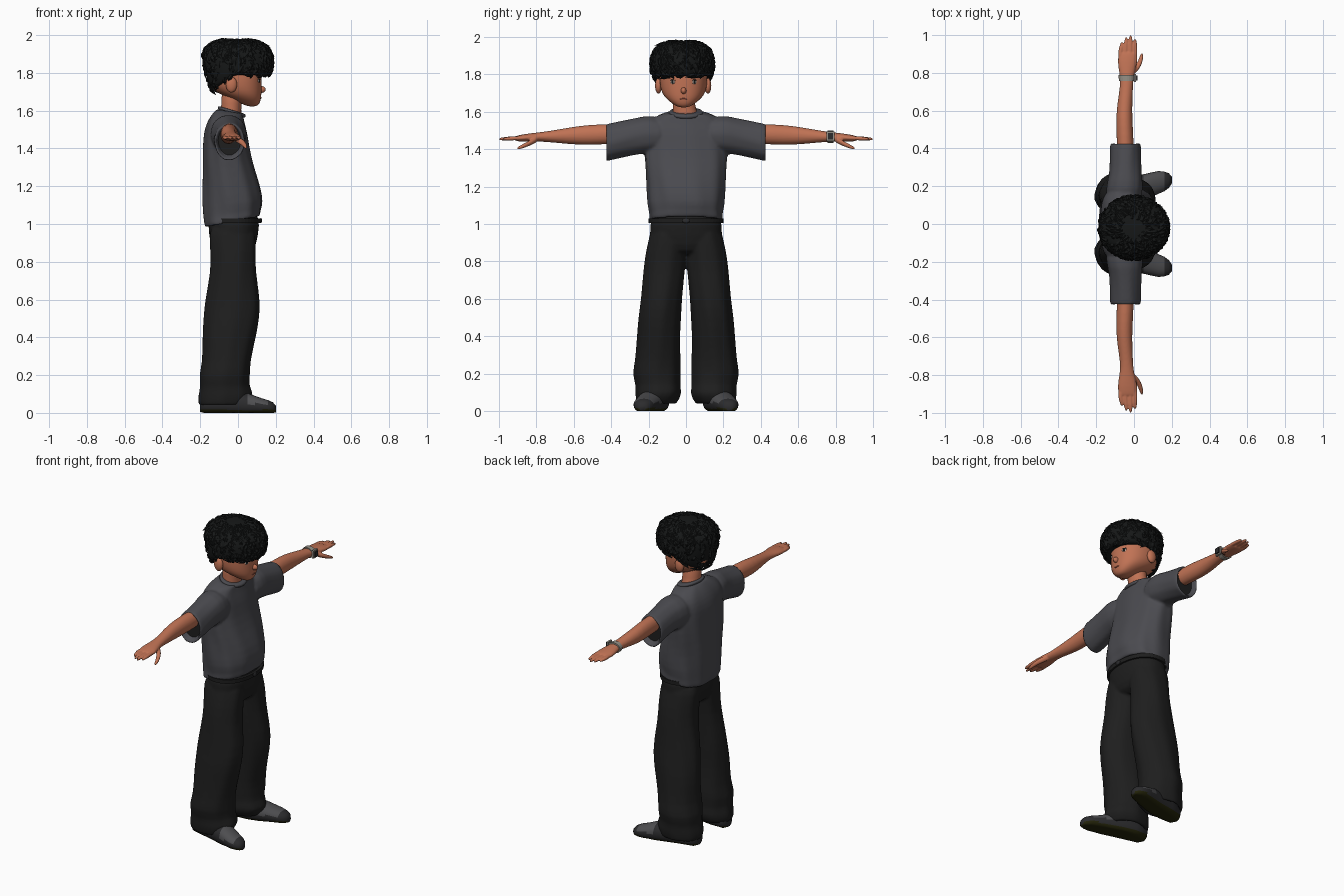
import bpy, bmesh, random
from math import sin, cos, pi, copysign
from mathutils import Vector

random.seed(4)
if "Cube" in bpy.data.objects:
    bpy.data.objects.remove(bpy.data.objects["Cube"])


def material(name, r, g, b):
    m = bpy.data.materials.new(name)
    m.use_nodes = True
    m.diffuse_color = (r, g, b, 1)
    bsdf = m.node_tree.nodes["Principled BSDF"]
    bsdf.inputs["Base Color"].default_value = (r, g, b, 1)
    bsdf.inputs["Roughness"].default_value = 0.9
    return m


SKIN = material("warm skin", .53, .17, .09)
HAIR = material("black hair", .008, .009, .009)
SHIRT = material("charcoal cloth", .07, .07, .08)
PANTS = material("black cloth", .013, .013, .013)
SHOE = material("dark shoe", .025, .025, .027)
PANEL = material("grey shoe panel", .075, .075, .08)
SOLE = material("olive sole", .018, .018, .003)
METAL = material("watch metal", .3, .28, .24)
WHITE = material("eye white", .5, .45, .4)
LIP = material("lip", .3, .08, .05)


def loft(bm, rings, axis="z", s=1, n=32, power=2, fold=0, waves=7):
    """Skin closed rings (position, centre a, centre b, radius a, radius b, tilt)."""
    loops = []
    for pos, ca, cb, ra, rb, *tilt in rings:
        loop = []
        for i in range(n):
            t = 2 * pi * i / n
            k = 1 + fold * sin(waves * t + 14 * pos) * cos(3 * t - 9 * pos)
            a = ca + ra * k * copysign(abs(cos(t)) ** (2 / power), cos(t))
            b = cb + rb * k * copysign(abs(sin(t)) ** (2 / power), sin(t))
            p = pos + (tilt[0] * a if tilt else 0)
            co = {"z": (a, s * b, p), "y": (a, s * p, b), "x": (p, s * a, b)}[axis]
            loop.append(bm.verts.new(co))
        loops.append(loop)
    for lo, hi in zip(loops, loops[1:]):
        for i in range(n):
            j = (i + 1) % n
            bm.faces.new((lo[i], lo[j], hi[j], hi[i]))
    bm.faces.new(loops[0])
    bm.faces.new(loops[-1])


def finish(bm, name, *mats, subdiv=0, voxel=0, smooth=True):
    bmesh.ops.recalc_face_normals(bm, faces=bm.faces)
    me = bpy.data.meshes.new(name)
    bm.to_mesh(me)
    bm.free()
    for m in mats:
        me.materials.append(m)
    for p in me.polygons:
        p.use_smooth = smooth
    ob = bpy.data.objects.new(name, me)
    bpy.context.collection.objects.link(ob)
    if subdiv:
        ob.modifiers.new("round", "SUBSURF").levels = subdiv
        ob.modifiers["round"].render_levels = subdiv
    if voxel:
        mod = ob.modifiers.new("merge", "REMESH")
        mod.mode, mod.voxel_size, mod.use_smooth_shade = "VOXEL", voxel, True
        soft = ob.modifiers.new("soften", "SMOOTH")
        soft.factor, soft.iterations = .5, 2
    return ob


def ball(name, mat, centre, size):
    bm = bmesh.new()
    bmesh.ops.create_uvsphere(bm, u_segments=16, v_segments=10, radius=1)
    bmesh.ops.scale(bm, vec=size, verts=bm.verts)
    bmesh.ops.translate(bm, vec=centre, verts=bm.verts)
    return finish(bm, name, mat)


# Shirt: hollow hem and neck, sleeves merged into the torso
bm = bmesh.new()
loft(bm, [(1.10, -.03, 0, .10, .15), (1.04, -.03, 0, .12, .175, .2), (1.01, -.03, 0, .137, .19, .2),
          (1.02, -.03, 0, .15, .2, .2), (1.06, -.03, 0, .152, .193, .2), (1.1, -.027, 0, .16, .205, .1),
          (1.2, -.035, 0, .153, .208), (1.3, -.05, 0, .135, .217), (1.4, -.063, 0, .121, .224),
          (1.48, -.066, 0, .114, .22), (1.535, -.066, 0, .1, .21), (1.575, -.058, 0, .085, .17),
          (1.59, -.045, 0, .075, .115, -.1), (1.59, -.035, 0, .062, .08, -.3), (1.55, -.03, 0, .05, .06)],
     n=48, power=2.3, fold=.035)
for s in (1, -1):
    loft(bm, [(.08, -.055, 1.47, .09, .09), (.2, -.05, 1.48, .1, .105), (.26, -.045, 1.47, .085, .098),
              (.34, -.045, 1.453, .082, .098), (.41, -.045, 1.438, .082, .1), (.432, -.045, 1.433, .08, .1),
              (.432, -.045, 1.433, .066, .086), (.36, -.045, 1.45, .06, .075)],
         "y", s, fold=.03)
finish(bm, "shirt", SHIRT, subdiv=1, voxel=.009)

# Collar band
bm = bmesh.new()
loft(bm, [(1.565, -.033, 0, .066, .082, -.3), (1.582, -.033, 0, .077, .095, -.3),
          (1.594, -.033, 0, .072, .088, -.3), (1.594, -.033, 0, .063, .078, -.3)])
finish(bm, "collar", SHIRT, subdiv=1)

# Trousers: wide legs bunched over the shoes
bm = bmesh.new()
loft(bm, [(.83, -.025, 0, .09, .12), (.88, -.025, 0, .122, .195), (1, -.022, 0, .138, .195),
          (1.07, -.022, 0, .13, .175)], power=2.2)
for s in (1, -1):
    loft(bm, [(.12, -.07, .16, .08, .085), (.05, -.075, .16, .105, .088), (.03, -.08, .16, .122, .1),
              (.06, -.073, .152, .136, .117), (.10, -.062, .147, .145, .126), (.14, -.07, .15, .127, .116),
              (.2, -.072, .157, .138, .128), (.26, -.063, .15, .125, .12), (.4, -.047, .148, .14, .114),
              (.5, -.035, .14, .15, .112), (.6, -.028, .131, .144, .11), (.75, -.026, .117, .121, .11),
              (.85, -.026, .108, .12, .11), (.95, -.03, .095, .125, .098), (1, -.03, .09, .11, .09)],
         "z", s, fold=.04, waves=5)
finish(bm, "trousers", PANTS, subdiv=1, voxel=.009)

# Belt and its buckle
bm = bmesh.new()
loft(bm, [(1.005, -.022, 0, .142, .199), (1.03, -.022, 0, .143, .2)], power=2.2, n=48)
finish(bm, "belt", PANTS, smooth=False)
ball("buckle", SHOE, (.121, 0, 1.018), (.006, .02, .014))

for s, side in ((1, "left"), (-1, "right")):
    # Arm, palm, fingers and thumb merged together
    bm = bmesh.new()
    loft(bm, [(.3, -.045, 1.48, .045, .05), (.42, -.046, 1.48, .045, .054), (.52, -.05, 1.476, .044, .054),
              (.6, -.052, 1.472, .042, .048), (.7, -.042, 1.468, .036, .034), (.76, -.038, 1.466, .034, .027),
              (.81, -.037, 1.464, .043, .023), (.86, -.034, 1.46, .054, .021), (.9, -.032, 1.457, .051, .016),
              (.91, -.032, 1.457, .046, .012)], "y", s, n=20)
    for i, tip in enumerate((.965, .99, 1, .982)):
        x = -.072 + .026 * i
        loft(bm, [(.87, x, 1.459, .012, .013), (.92, x, 1.458, .0125, .012),
                  (tip - .02, x * .9, 1.455, .011, .01), (tip, x * .88, 1.453, .006, .006)], "y", s, n=10)
    loft(bm, [(.79, -.015, 1.455, .02, .016), (.82, .01, 1.44, .019, .017),
              (.85, .03, 1.425, .015, .014), (.885, .04, 1.41, .011, .011),
              (.905, .042, 1.402, .006, .006)], "y", s, n=10)
    finish(bm, side + "_arm", SKIN, subdiv=1, voxel=.005)

    # Dark lining deep in the sleeve
    bm = bmesh.new()
    loft(bm, [(.392, -.045, 1.441, .071, .09), (.397, -.045, 1.441, .071, .09)], "y", s)
    finish(bm, side + "_sleeve_lining", PANTS, smooth=False)

    # Shoe: flat sole, grey panel over the instep
    bm = bmesh.new()
    loft(bm, [(-.2, .15, .035, .03, .03), (-.18, .15, .045, .06, .05), (-.1, .16, .05, .07, .06),
              (-.02, .175, .05, .07, .065), (.05, .195, .045, .068, .06), (.09, .207, .04, .065, .05),
              (.13, .22, .034, .06, .042), (.16, .225, .03, .052, .037), (.185, .23, .026, .038, .03),
              (.2, .232, .02, .018, .018)], "x", s, n=24, power=2.2)
    for v in bm.verts:
        v.co.z = max(v.co.z, 0)
    bmesh.ops.remove_doubles(bm, verts=bm.verts, dist=.0005)
    for f in bm.faces:
        c = f.calc_center_median()
        f.material_index = 2 if c.z < .016 else 1 if c.z > .045 and .02 < c.x < .16 else 0
    finish(bm, side + "_shoe", SHOE, PANEL, SOLE)

    ball(side + "_ear", SKIN, (-.035, s * .132 - .015, 1.738), (.03, .018, .042))

# Wristwatch
bm = bmesh.new()
loft(bm, [(.757, -.038, 1.466, .041, .033), (.787, -.038, 1.466, .045, .033)], "y", n=24)
finish(bm, "watch_band", METAL, smooth=False)
for name, mat, x, size in (("watch_case", METAL, .005, .042), ("watch_dial", SHOE, .013, .028)):
    bm = bmesh.new()
    bmesh.ops.create_cube(bm, size=1)
    bmesh.ops.scale(bm, vec=(.012, size, size * 1.2), verts=bm.verts)
    bmesh.ops.translate(bm, vec=(x, .772, 1.468), verts=bm.verts)
    finish(bm, name, mat, smooth=False)

# Neck and head
MID = -.013
bm = bmesh.new()
loft(bm, [(1.52, -.04, 0, .06, .075), (1.58, -.038, 0, .056, .07), (1.63, -.035, MID, .052, .057),
          (1.72, -.03, MID, .06, .065)], n=24)
finish(bm, "neck", SKIN, subdiv=1)
bm = bmesh.new()
loft(bm, [(1.622, .075, MID, .02, .018), (1.632, .07, MID, .042, .045), (1.66, .045, MID, .077, .083),
          (1.69, .01, MID, .115, .112), (1.73, -.015, MID, .141, .126), (1.79, -.02, MID, .147, .13),
          (1.86, -.02, MID, .14, .12), (1.91, -.02, MID, .1, .09)], n=24, power=2.2)
head = finish(bm, "head", SKIN, subdiv=1)
ball("nose", SKIN, (.122, MID, 1.712), (.025, .015, .018))

# Facial plates seated on the face surface
bpy.context.view_layer.update()


def plate(name, mat, y, z, wide, tall, lift=0):
    hit, where, normal, _ = head.ray_cast(Vector((1, y, z)), Vector((-1, 0, 0)))
    ob = ball(name, mat, (0, 0, 0), (.003, wide, tall))
    ob.location = where + normal * lift
    ob.rotation_euler = normal.to_track_quat("X", "Z").to_euler()


for s, side in ((1, "left"), (-1, "right")):
    y = MID + s * .058
    plate(side + "_eye", WHITE, y, 1.758, .013, .01)
    plate(side + "_iris", HAIR, y, 1.758, .007, .009, .0015)
    plate(side + "_lash", HAIR, y, 1.768, .016, .003, .001)
plate("mouth", LIP, MID, 1.668, .02, .004)

# Hair: a rounded mop, longer at the nape
PROFILE = [(1.8, .1, .1), (1.785, .165, .145), (1.8, .183, .163), (1.85, .19, .17), (1.9, .185, .163),
           (1.94, .163, .143), (1.968, .115, .1), (1.978, .05, .04)]
CX, CY = -.005, -.02


def droop(p):
    amount = max(0, min(1, (1.9 - p.z) / .1))
    back = max(0, -p.x - .02)
    p.z -= .55 * back * amount
    p.x += .25 * back * amount


bm = bmesh.new()
loft(bm, [(z, CX, CY, rx, ry) for z, rx, ry in PROFILE])
for v in bm.verts:
    droop(v.co)
finish(bm, "hair_mop", HAIR, subdiv=1)


def scalp(t, u):
    """Point on the mop at angle t and profile position u."""
    i = min(int(u), len(PROFILE) - 2)
    z, rx, ry = (a + (b - a) * (u - i) for a, b in zip(PROFILE[i], PROFILE[i + 1]))
    p = Vector((CX + rx * cos(t), CY + ry * sin(t), z))
    droop(p)
    return p


# Hair tufts: flattened spikes combed down and swept sideways
bm = bmesh.new()
for _ in range(520):
    t, u = random.uniform(0, 2 * pi), 1.3 + 5.6 * random.random() ** .8
    root = scalp(t, u)
    out = (root - Vector((CX, CY, 1.84))).normalized()
    sweep = random.uniform(-.35, .35)
    flow = scalp(t + sweep, max(1, u - 1)) - root
    flow = flow.normalized() if flow.length > .001 else Vector((1, 0, 0))
    across = flow.cross(out).normalized()
    size = random.uniform(.03, .055)
    lift = random.uniform(-.1, .3)
    rings = []
    for along, wide, rise in ((0, .008, 0), (.5, .011, .006)):
        c = root + flow * size * along + out * rise
        rings.append([bm.verts.new(c + d) for d in (across * wide, out * .006, -across * wide, -out * .006)])
    tip = bm.verts.new(root + flow * size + out * size * lift)
    for i in range(4):
        j = (i + 1) % 4
        bm.faces.new((rings[0][i], rings[0][j], rings[1][j], rings[1][i]))
        bm.faces.new((rings[1][i], rings[1][j], tip))
    bm.faces.new(rings[0])
finish(bm, "hair_tufts", HAIR, smooth=False)
